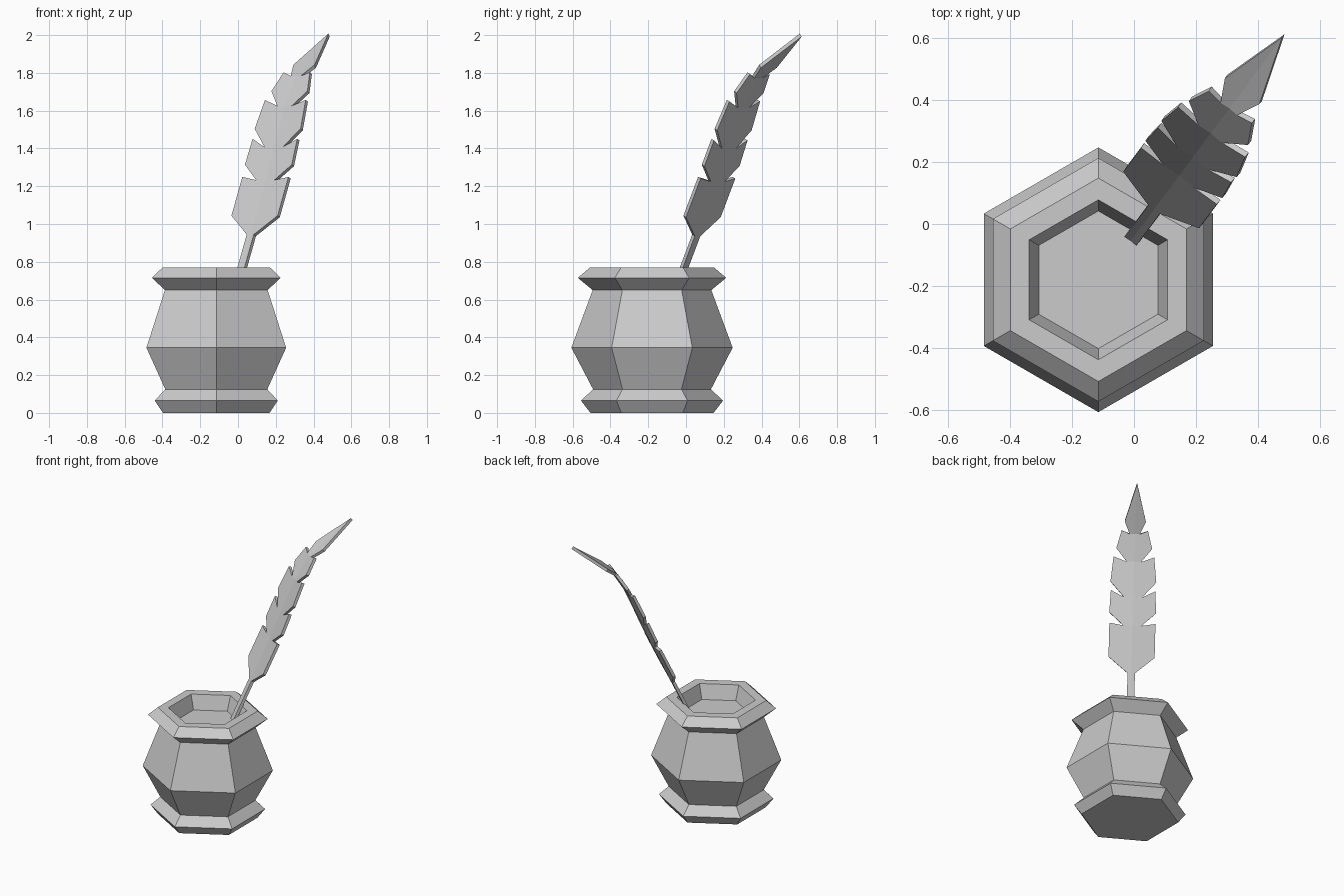
import bpy, bmesh, math
from mathutils import Vector

cube = bpy.data.objects.get("Cube")
if cube:
    bpy.data.objects.remove(cube, do_unlink=True)

grey = bpy.data.materials.new("plain_grey")
grey.use_nodes = True
GREY = (0.6, 0.6, 0.6, 1)
grey.diffuse_color = GREY
grey.node_tree.nodes["Principled BSDF"].inputs["Base Color"].default_value = GREY


def finish(bm, name):
    bmesh.ops.remove_doubles(bm, verts=bm.verts, dist=0.0005)
    bmesh.ops.recalc_face_normals(bm, faces=bm.faces)
    mesh = bpy.data.meshes.new(name)
    bm.to_mesh(mesh)
    bm.free()
    mesh.materials.append(grey)
    obj = bpy.data.objects.new(name, mesh)
    bpy.context.collection.objects.link(obj)
    return obj


# Ink pot: six-sided lathe, from the base up the outside and down into the well
SIDES = 6
PROFILE = [(0.326, 0), (0.376, 0.065), (0.312, 0.125), (0.427, 0.345), (0.314, 0.65),
           (0.393, 0.715), (0.328, 0.77), (0.258, 0.77), (0.222, 0.67)]
bm = bmesh.new()
rings = []
for r, z in PROFILE:
    angles = [math.pi / 2 + math.tau * i / SIDES for i in range(SIDES)]
    rings.append([bm.verts.new((r * math.cos(a), r * math.sin(a), z)) for a in angles])
for low, high in zip(rings, rings[1:]):
    for i in range(SIDES):
        j = (i + 1) % SIDES
        bm.faces.new((low[i], low[j], high[j], high[i]))
bm.faces.new(rings[0])
bm.faces.new(rings[-1])
pot = finish(bm, "ink_pot")
pot.location = (-0.115, -0.18, 0)

# Quill: spine leans in one vertical plane, width runs level across it
LEAN = Vector((0.597, 0.802, 0))
ACROSS = Vector((0.802, -0.597, 0))
SPINE = [(0.67, -0.005), (0.94, 0.071), (1.228, 0.152), (1.403, 0.196),
         (1.62, 0.253), (1.778, 0.312), (2.0, 0.482)]
# Each section: (height, half width) of root, lower corner, barb tip and next notch
SECTIONS = [
    [(0.67, 0.024), (0.94, 0.024)],
    [(0.94, 0.024), (1.04, 0.153), (1.245, 0.153), (1.228, 0.06)],
    [(1.228, 0.06), (1.31, 0.155), (1.447, 0.148), (1.403, 0.06)],
    [(1.403, 0.06), (1.5, 0.152), (1.653, 0.135), (1.62, 0.047)],
    [(1.62, 0.047), (1.698, 0.119), (1.798, 0.087), (1.778, 0.034)],
    [(1.778, 0.034), (1.835, 0.07), (2.0, 0)],
]
FOLD = 0.07
bm = bmesh.new()
for (z0, x0), (z1, x1), outline in zip(SPINE, SPINE[1:], SECTIONS):
    def point(z, half, side):
        x = x0 + (x1 - x0) * (z - z0) / (z1 - z0)
        base = Vector((x, x * LEAN.y / LEAN.x - 0.04, z))
        return base + ACROSS * half * side - LEAN * half * FOLD

    for side in (-1, 1):
        loop = [point(z0, 0, side)] + [point(z, h, side) for z, h in outline]
        if outline[-1][1] > 0:
            loop.append(point(z1, 0, side))
        bm.faces.new([bm.verts.new(p) for p in loop])
quill = finish(bm, "feather_quill")
solid = quill.modifiers.new("thickness", "SOLIDIFY")
solid.thickness = 0.02
solid.offset = 0
